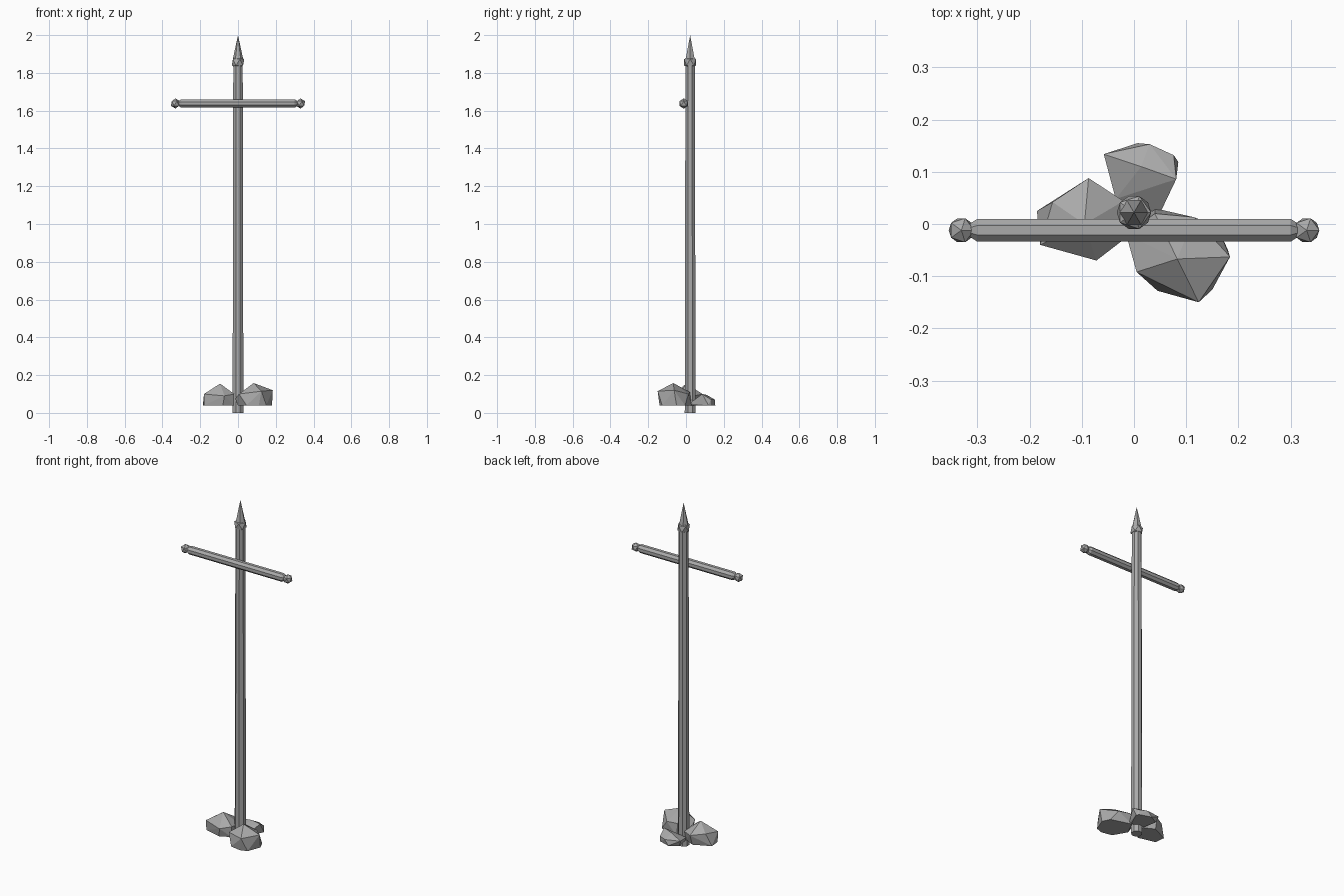
import bpy, bmesh, math
from mathutils import Matrix, Vector

cube = bpy.data.objects.get("Cube")
if cube:
    bpy.data.objects.remove(cube, do_unlink=True)

grey = bpy.data.materials.new("plain grey")
grey.use_nodes = True
colour = (0.4, 0.4, 0.4, 1)
grey.diffuse_color = colour
grey.node_tree.nodes["Principled BSDF"].inputs["Base Color"].default_value = colour


def finish(name, bm, location=(0, 0, 0)):
    """Turn a bmesh into a flat shaded grey object."""
    bmesh.ops.recalc_face_normals(bm, faces=bm.faces)
    mesh = bpy.data.meshes.new(name)
    bm.to_mesh(mesh)
    bm.free()
    mesh.materials.append(grey)
    obj = bpy.data.objects.new(name, mesh)
    obj.location = location
    bpy.context.collection.objects.link(obj)
    return obj


def rod(name, sides, low, high, length, location, turn=Matrix()):
    """Tapered prism centred on its location, with flats facing the axes."""
    bm = bmesh.new()
    bmesh.ops.create_cone(bm, cap_ends=True, segments=sides, radius1=low,
                          radius2=high, depth=length)
    flat = Matrix.Rotation(math.pi / sides, 4, "Z")
    bm.transform(turn @ flat)
    return finish(name, bm, location)


def knob(name, radius, location):
    bm = bmesh.new()
    bmesh.ops.create_icosphere(bm, subdivisions=1, radius=radius)
    return finish(name, bm, location)


def rock(name, upper, base):
    """Faceted boulder: hull of its upper corners and its level base outline."""
    bm = bmesh.new()
    for corner in upper:
        bm.verts.new(Vector(corner))
    for x, y in base:
        bm.verts.new((x, y, ground))
    hull = bmesh.ops.convex_hull(bm, input=bm.verts)
    loose = [v for v in hull["geom_interior"] if isinstance(v, bmesh.types.BMVert)]
    bmesh.ops.delete(bm, geom=loose, context="VERTS")
    return finish(name, bm)


# Upright pole with its knob and pointed tip
pole_y = 0.022
rod("pole", 8, 0.031, 0.027, 1.85, (0, pole_y, 0.925))
knob("pole_knob", 0.037, (0, pole_y, 1.856))
rod("spear_tip", 6, 0.028, 0, 0.13, (0, pole_y, 1.935))

# Crossbar in front of the pole, with a tapered end and a knob on each side
bar_y, bar_z, bar_radius = -0.012, 1.638, 0.0238
along_x = Matrix.Rotation(math.pi / 2, 4, "Y")
rod("crossbar", 8, bar_radius, bar_radius, 0.6, (0, bar_y, bar_z), along_x)
for side, sign in (("left", 1), ("right", -1)):
    outward = Matrix.Rotation(sign * math.pi / 2, 4, "Y")
    rod(side + "_bar_end", 8, bar_radius, 0.014, 0.014,
        (sign * 0.307, bar_y, bar_z), outward)
    knob(side + "_bar_knob", 0.027, (sign * 0.331, bar_y, bar_z))

# Three boulders wedged around the foot of the pole
ground = 0.04
rock("right_rock",
     [(-0.095, 0, 0.155), (-0.087, 0.088, 0.1), (-0.156, 0.042, 0.11),
      (-0.18, -0.04, 0.1), (-0.072, -0.07, 0.09), (-0.02, -0.03, 0.1),
      (-0.02, 0.044, 0.09)],
     [(-0.186, 0.025), (-0.18, -0.035), (-0.08, -0.06), (-0.02, -0.03),
      (-0.03, 0.04), (-0.09, 0.07)])
rock("left_rock",
     [(0.083, -0.067, 0.158), (0.184, -0.063, 0.12), (0.124, -0.15, 0.115),
      (0.005, -0.092, 0.1), (-0.015, -0.02, 0.075), (0.04, 0.02, 0.11),
      (0.115, 0.013, 0.1)],
     [(0.045, -0.128), (0.11, -0.14), (0.15, -0.126), (0.18, -0.05),
      (0.16, -0.005), (0.04, 0.03), (0, -0.05)])
rock("back_rock",
     [(-0.058, 0.134, 0.076), (0.03, 0.153, 0.07), (0.076, 0.132, 0.07),
      (0.014, 0.11, 0.095), (0.081, 0.086, 0.1), (0.049, 0.019, 0.05),
      (-0.035, 0.048, 0.06)],
     [(0.007, 0.155), (0.076, 0.132), (0.085, 0.119), (0.045, 0.03),
      (-0.03, 0.05), (-0.045, 0.125)])
